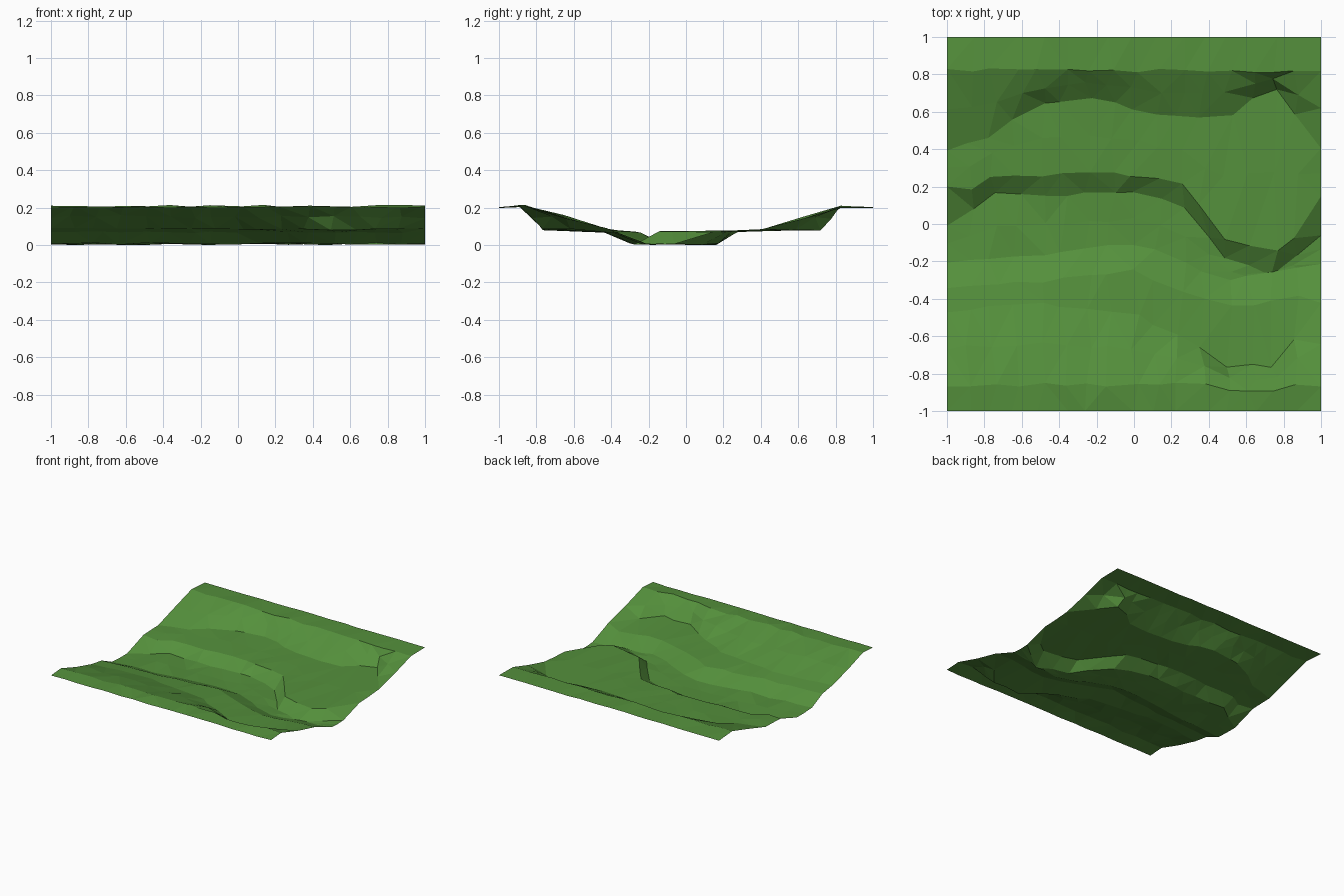
import bpy, bmesh, random

if "Cube" in bpy.data.objects:
    bpy.data.objects.remove(bpy.data.objects["Cube"])

random.seed(4)
COLS = 16


def along(values, x):
    """Interpolate evenly spaced values over x = -1..1."""
    f = (x + 1) / 2 * (len(values) - 1)
    i = min(int(f), len(values) - 2)
    return values[i] + (values[i + 1] - values[i]) * (f - i)


# Winding lines of the valley, as y along x
front_foot = [-.47, -.44, -.42, -.45, -.48, -.6, -.76, -.76, -.43]
river_front = [-.2, -.16, -.1, -.3, -.22]
river_back = [0, .16, .16, .16, .16, .11, -.2, -.27, -.05]
back_foot = [.4, .48, .65, .68, .62, .57, .57, .74, .4]


def section(x):
    """Cross-section (y, z, jitter) of the valley at x, front to back."""
    ff, rf = along(front_foot, x), along(river_front, x)
    rb, bf = along(river_back, x), along(back_foot, x)
    crest = min(-.86, ff - .14)
    bank = .19 if abs(x) > .99 else .105
    return [(-1, .207, .003), (crest, .216, .006),
            ((crest + ff) / 2, .158, .009), (ff, .092, .006),
            (rf - .15, .075, .004), (rf, .014, .006),
            ((rf + rb) / 2, .012, .004), (rb, .013, .006),
            (rb + bank, .078, .003), ((rb + bank + bf) / 2, .083, .003),
            (bf, .088, .004), ((bf + .82) / 2, .15, .009),
            (.82, .212, .007), (1, .207, .003)]


# Grid of slightly irregular points
columns = []
for c in range(COLS + 1):
    inner = 0 < c < COLS
    x0 = -1 + 2 * c / COLS
    pts = []
    for k in range(14):
        x = x0 + (random.uniform(-.03, .03) if inner else 0)
        y, z, jit = section(x)[k]
        if abs(y) < 1:
            y += random.uniform(-.012, .012)
        pts.append((x, y, z + random.uniform(-jit, jit)))
    columns.append(pts)

# Ground sheet of flat triangles, resting on z = 0
low = min(p[2] for col in columns for p in col)
bm = bmesh.new()
grid = [[bm.verts.new((x, y, z - low)) for x, y, z in col] for col in columns]
for a, b in zip(grid, grid[1:]):
    for k in range(13):
        bm.faces.new((a[k], b[k], b[k + 1], a[k + 1]))
bmesh.ops.triangulate(bm, faces=bm.faces[:], quad_method='SHORT_EDGE')
mesh = bpy.data.meshes.new("valley_ground")
bm.to_mesh(mesh)
bm.free()
ground = bpy.data.objects.new("valley_ground", mesh)
bpy.context.collection.objects.link(ground)

# Grass colour
grass = bpy.data.materials.new("grass_green")
grass.diffuse_color = (0.09, 0.28, 0.045, 1)
grass.use_nodes = True
grass.node_tree.nodes["Principled BSDF"].inputs["Base Color"].default_value = grass.diffuse_color
mesh.materials.append(grass)
